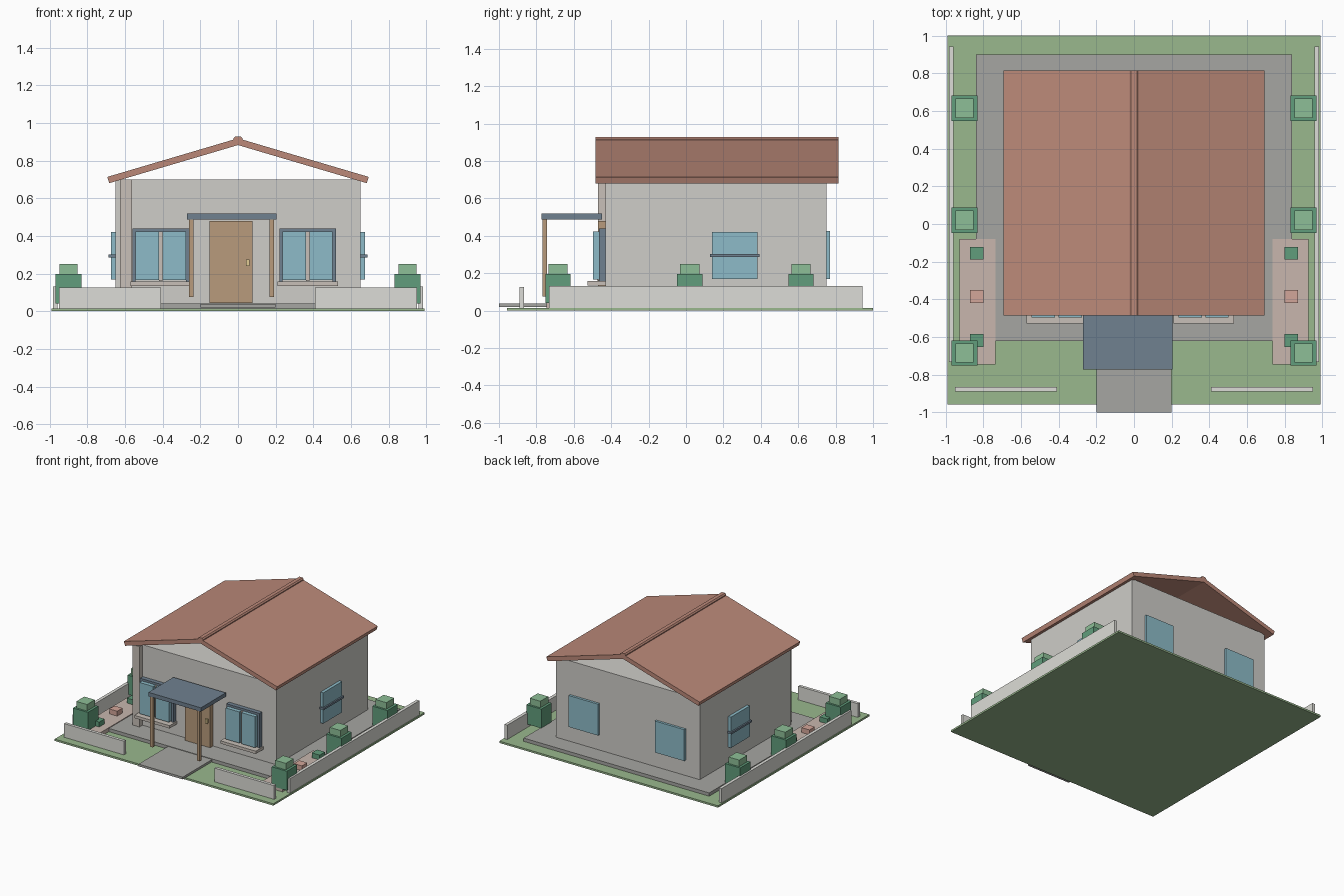
import bpy, math

if "Cube" in bpy.data.objects:
    bpy.data.objects.remove(bpy.data.objects["Cube"])

COLORS = {
    "grass": (0.32, 0.48, 0.27), "leaf": (0.12, 0.34, 0.20), "leaf_light": (0.27, 0.52, 0.31),
    "tile": (0.50, 0.25, 0.19), "wood": (0.48, 0.33, 0.20), "glass": (0.27, 0.50, 0.58),
    "slate": (0.16, 0.22, 0.28), "paving": (0.38, 0.38, 0.36), "plaster": (0.62, 0.61, 0.58),
    "trim": (0.58, 0.53, 0.48), "bed": (0.58, 0.47, 0.42), "pink": (0.65, 0.38, 0.32),
    "fence": (0.72, 0.72, 0.68), "brass": (0.75, 0.60, 0.30),
}
mats = {}
for key, rgb in COLORS.items():
    mats[key] = bpy.data.materials.new(key)
    mats[key].diffuse_color = (*rgb, 1)


def prism(name, profile, y0, y1, mat):
    """Extrude an (x, z) profile along y."""
    n = len(profile)
    verts = [(x, y, z) for y in (y0, y1) for x, z in profile]
    faces = [tuple(range(n)), tuple(range(2 * n - 1, n - 1, -1))]
    faces += [(i, i + n, (i + 1) % n + n, (i + 1) % n) for i in range(n)]
    if sum(profile[i][0] * profile[(i + 1) % n][1] - profile[(i + 1) % n][0] * profile[i][1]
           for i in range(n)) < 0:
        faces = [f[::-1] for f in faces]
    me = bpy.data.meshes.new(name)
    me.from_pydata(verts, [], faces)
    me.materials.append(mats[mat])
    ob = bpy.data.objects.new(name, me)
    bpy.context.collection.objects.link(ob)
    return ob


def box(name, x0, x1, y0, y1, z0, z1, mat):
    x0, x1 = sorted((x0, x1))
    return prism(name, [(x0, z0), (x1, z0), (x1, z1), (x0, z1)], y0, y1, mat)


# Site: lawn, paved base, front path
box("lawn", -0.99, 0.99, -0.957, 1.0, 0, 0.015, "grass")
box("paved_base", -0.84, 0.84, -0.62, 0.90, 0.015, 0.042, "paving")
box("front_path", -0.20, 0.20, -1.0, -0.60, 0.02, 0.038, "paving")

# House body and corner pillar
box("house_walls", -0.65, 0.65, -0.43, 0.75, 0.04, 0.70, "plaster")
box("corner_pillar", -0.627, -0.563, -0.47, -0.43, 0.04, 0.70, "trim")

# Roof slopes (open gable ends) and ridge cap
for side, s in (("left", -1), ("right", 1)):
    prism(f"roof_{side}", [(0, 0.882), (s * 0.683, 0.68), (s * 0.694, 0.713), (0, 0.918)],
          -0.485, 0.815, "tile")
prism("ridge_cap", [(-0.024, 0.90), (0.024, 0.90), (0.024, 0.918), (0.015, 0.928),
                    (-0.015, 0.928), (-0.024, 0.918)], -0.485, 0.815, "tile")

# Front door and handle
box("front_door", -0.15, 0.077, -0.47, -0.43, 0.043, 0.48, "wood")
box("door_handle", 0.042, 0.06, -0.485, -0.47, 0.24, 0.275, "brass")

# Porch canopy on two posts
box("porch_canopy", -0.27, 0.205, -0.773, -0.45, 0.488, 0.52, "slate")
for side, x in (("left", -0.247), ("right", 0.178)):
    box(f"porch_post_{side}", x - 0.012, x + 0.012, -0.766, -0.743, 0.075, 0.49, "wood")

# Front windows
for side, x in (("left", -0.41), ("right", 0.37)):
    for part, s in (("left", -1), ("right", 1)):
        box(f"front_window_{side}_{part}_jamb", x + s * 0.15, x + s * 0.133, -0.465, -0.43,
            0.155, 0.44, "slate")
        box(f"front_window_{side}_{part}_pane", x + s * 0.01, x + s * 0.133, -0.497, -0.43,
            0.167, 0.422, "glass")
    box(f"front_window_{side}_head", x - 0.15, x + 0.15, -0.465, -0.43, 0.42, 0.44, "slate")
    box(f"front_window_{side}_mullion", x - 0.01, x + 0.01, -0.475, -0.43, 0.16, 0.422, "trim")
    box(f"front_window_{side}_sill", x - 0.16, x + 0.16, -0.527, -0.43, 0.135, 0.158, "trim")

# Mirrored parts on the two sides
for side, s in (("left", -1), ("right", 1)):
    box(f"side_window_{side}", s * 0.65, s * 0.675, 0.138, 0.383, 0.168, 0.42, "glass")
    box(f"side_window_bar_{side}", s * 0.65, s * 0.687, 0.128, 0.392, 0.286, 0.302, "slate")
    box(f"back_window_{side}", s * 0.257, s * 0.523, 0.75, 0.77, 0.168, 0.425, "glass")

    # Low garden walls
    box(f"side_fence_{side}", s * 0.957, s * 0.983, -0.733, 0.943, 0.015, 0.132, "fence")
    box(f"front_fence_{side}", s * 0.41, s * 0.95, -0.89, -0.865, 0.015, 0.127, "fence")

    # Planting bed with low plants
    box(f"garden_bed_{side}", s * 0.735, s * 0.927, -0.747, -0.08, 0.015, 0.048, "bed")
    for i, (y, mat) in enumerate(((-0.155, "leaf"), (-0.385, "pink"), (-0.618, "leaf"))):
        box(f"bed_plant_{side}_{i}", s * 0.80, s * 0.872, y - 0.034, y + 0.034, 0.045, 0.088, mat)

    # Two-tier shrubs along the fence
    for i, y in enumerate((0.615, 0.02, -0.685)):
        box(f"shrub_base_{side}_{i}", s * 0.832, s * 0.968, y - 0.067, y + 0.067, 0.04, 0.197, "leaf")
        box(f"shrub_top_{side}_{i}", s * 0.852, s * 0.948, y - 0.051, y + 0.051, 0.197, 0.25,
            "leaf_light")

for m in bpy.data.materials:
    if m.users and not m.is_grease_pencil:
        m.use_nodes = True
        m.node_tree.nodes["Principled BSDF"].inputs["Base Color"].default_value = m.diffuse_color
